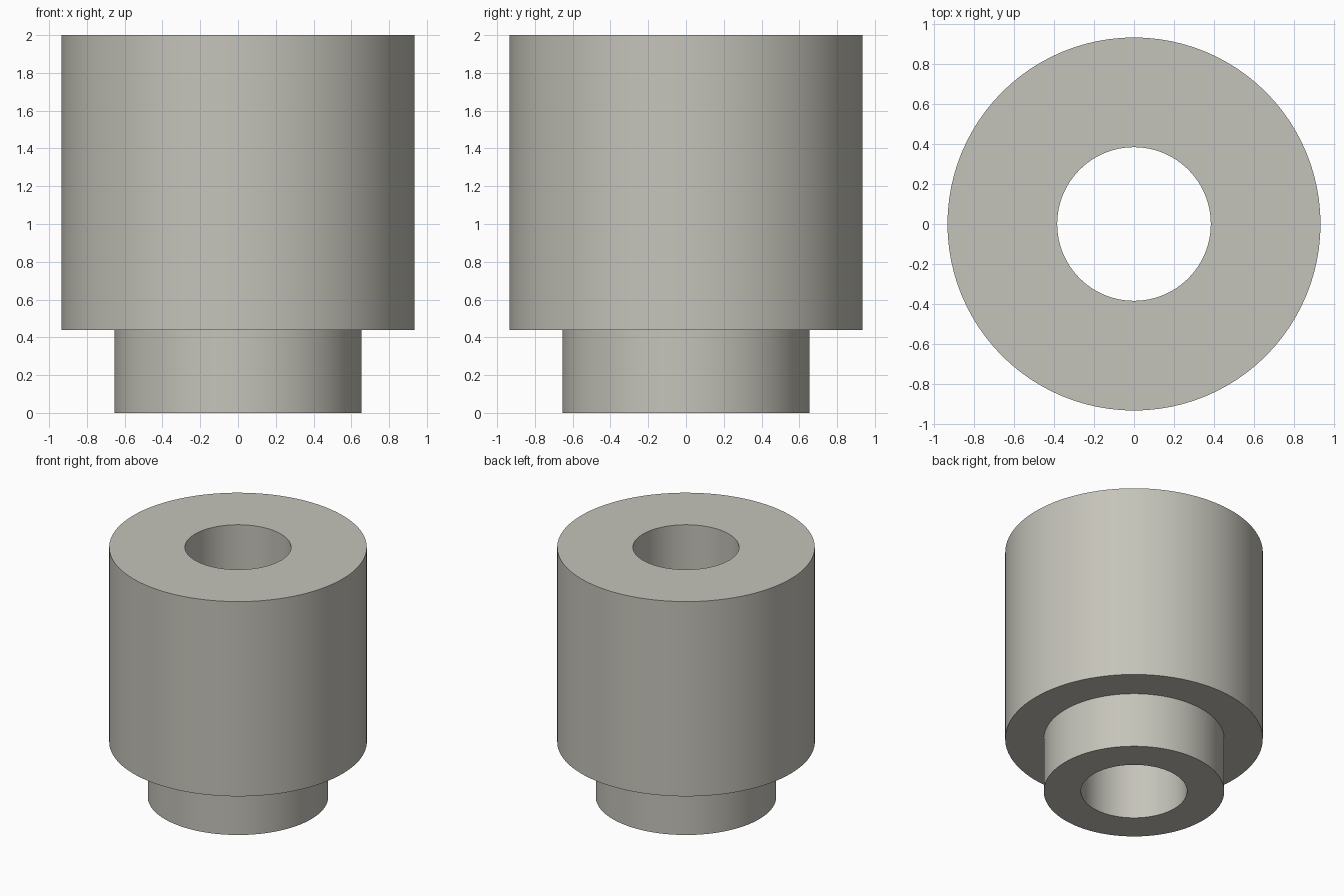
import bpy, bmesh, math
from mathutils import Vector

cube = bpy.data.objects.get("Cube")
if cube:
    bpy.data.objects.remove(cube, do_unlink=True)

SEGMENTS = 96
BORE, NECK, BODY = 0.385, 0.655, 0.935
STEP, TOP = 0.44, 2.0

# Warm grey material
grey = bpy.data.materials.new("warm_grey")
grey.use_nodes = True
colour = (0.56, 0.55, 0.49, 1)
grey.diffuse_color = colour
grey.node_tree.nodes["Principled BSDF"].inputs["Base Color"].default_value = colour

# Stepped bushing: closed half-section turned about the z axis
section = [(BORE, 0), (NECK, 0), (NECK, STEP), (BODY, STEP), (BODY, TOP), (BORE, TOP)]
bm = bmesh.new()
verts = [bm.verts.new((r, 0, z)) for r, z in section]
edges = [bm.edges.new((a, b)) for a, b in zip(verts, verts[1:] + verts[:1])]
bmesh.ops.spin(bm, geom=verts + edges, cent=Vector(), axis=(0, 0, 1),
               angle=math.tau, steps=SEGMENTS, use_merge=True)
bmesh.ops.remove_doubles(bm, verts=bm.verts, dist=0.0001)
bmesh.ops.recalc_face_normals(bm, faces=bm.faces)
mesh = bpy.data.meshes.new("stepped_bushing")
bm.to_mesh(mesh)
bm.free()
mesh.materials.append(grey)

bushing = bpy.data.objects.new("stepped_bushing", mesh)
bpy.context.collection.objects.link(bushing)
bpy.context.view_layer.objects.active = bushing
bushing.select_set(True)
bpy.ops.object.shade_smooth_by_angle(angle=math.radians(30))
